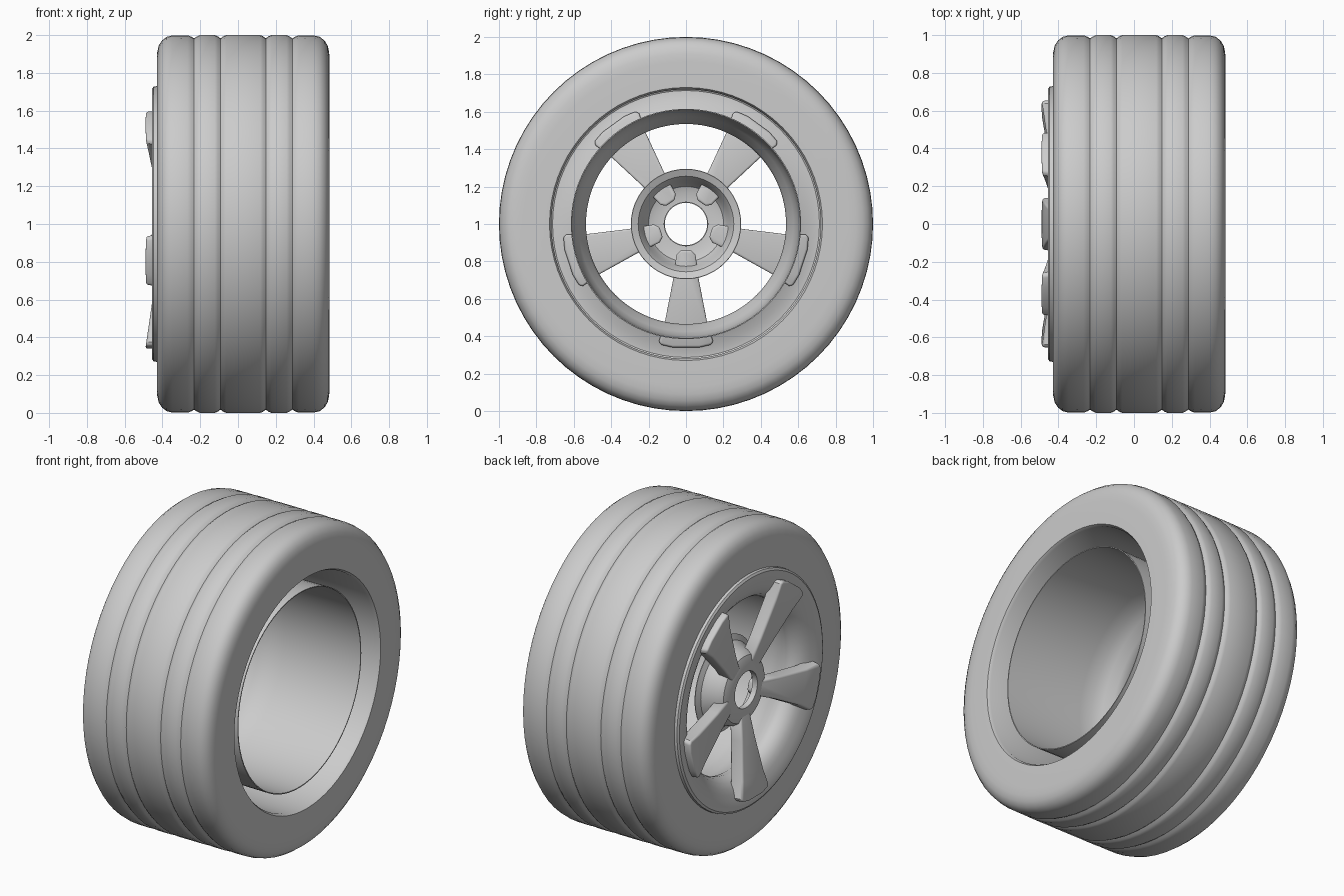
import bpy
import bmesh
import math
from mathutils import Matrix

cube = bpy.data.objects.get("Cube")
if cube:
    bpy.data.objects.remove(cube, do_unlink=True)

# Single grey material
GREY = (0.6, 0.6, 0.6, 1.0)
grey = bpy.data.materials.new("plain grey")
grey.use_nodes = True
grey.diffuse_color = GREY
shader = next(n for n in grey.node_tree.nodes if n.type == "BSDF_PRINCIPLED")
shader.inputs["Base Color"].default_value = GREY

AXLE = Matrix.Translation((0, 0, 1))


def finish(bm, name, angle=35):
    bmesh.ops.recalc_face_normals(bm, faces=bm.faces)
    mesh = bpy.data.meshes.new(name)
    bm.to_mesh(mesh)
    bm.free()
    mesh.materials.append(grey)
    obj = bpy.data.objects.new(name, mesh)
    bpy.context.collection.objects.link(obj)
    bpy.ops.object.select_all(action="DESELECT")
    obj.select_set(True)
    bpy.context.view_layer.objects.active = obj
    bpy.ops.object.shade_smooth_by_angle(angle=math.radians(angle))
    return obj


def lathe(name, profile, closed=False, segments=72, thickness=0):
    """Spin (x, radius) points around the axle."""
    bm = bmesh.new()
    rings = []
    for i in range(segments):
        a = math.tau * i / segments
        rings.append([bm.verts.new((x, r * math.sin(a), 1 + r * math.cos(a)))
                      for x, r in profile])
    count = len(profile)
    for i in range(segments):
        here, there = rings[i], rings[(i + 1) % segments]
        for j in range(count if closed else count - 1):
            k = (j + 1) % count
            bm.faces.new((here[j], here[k], there[k], there[j]))
    if thickness:
        bmesh.ops.recalc_face_normals(bm, faces=bm.faces)
        bmesh.ops.solidify(bm, geom=bm.faces[:], thickness=thickness)
    return finish(bm, name)


# Tyre: mirrored half section with two rounded grooves each side
half = [(0.09, 1), (0.105, 0.994), (0.12, 0.983), (0.135, 0.994), (0.15, 1),
        (0.23, 1), (0.245, 0.993), (0.26, 0.983), (0.275, 0.992), (0.295, 0.999),
        (0.375, 0.998), (0.405, 0.991), (0.43, 0.972), (0.447, 0.945),
        (0.455, 0.91), (0.4575, 0.87), (0.4575, 0.73), (0.44, 0.72)]
MIDDLE = 0.0275
section = [(MIDDLE - u, r) for u, r in reversed(half)]
section += [(MIDDLE + u, r) for u, r in half]
lathe("tyre", section, closed=True)

# Rim: outer lip, dished face, then the long barrel to the open side
lathe("rim", [(-0.425, 0.73), (-0.447, 0.728), (-0.455, 0.715), (-0.453, 0.69),
              (-0.443, 0.655), (-0.432, 0.62), (-0.418, 0.59), (-0.395, 0.56),
              (-0.36, 0.54), (-0.33, 0.535), (-0.29, 0.545), (-0.24, 0.575),
              (-0.18, 0.597), (-0.1, 0.604), (0.43, 0.61)], thickness=0.006)

# Hub: bell shape with a centre hole
lathe("hub", [(-0.385, 0.113), (-0.42, 0.113), (-0.418, 0.17), (-0.405, 0.205),
              (-0.375, 0.225), (-0.32, 0.24), (-0.285, 0.26), (-0.27, 0.295)],
      segments=48, thickness=0.006)


# Spokes: tapered, rounded blades that slope inward to the hub
def spoke(name, angle):
    side = [(0.14, 0.028), (0.165, 0.05), (0.3, 0.068), (0.53, 0.112),
            (0.625, 0.142), (0.645, 0.134), (0.66, 0.07)]
    outline = side + [(r, -t) for r, t in reversed(side)]
    bm = bmesh.new()
    front, back = [], []
    for r, t in outline:
        x = -0.415 - 0.145 * (r - 0.14)
        front.append(bm.verts.new((x, t * 0.95, -r)))
        back.append(bm.verts.new((x + 0.08, t * 1.03, -r)))
    bm.faces.new(front)
    bm.faces.new(back)
    for i in range(len(outline)):
        j = (i + 1) % len(outline)
        bm.faces.new((front[i], front[j], back[j], back[i]))
    bmesh.ops.recalc_face_normals(bm, faces=bm.faces)
    sharp = [e for e in bm.edges if e.calc_face_angle() > math.radians(40)]
    bmesh.ops.bevel(bm, geom=sharp, offset=0.012, segments=3, profile=0.5,
                    affect="EDGES", clamp_overlap=True)
    bm.transform(AXLE @ Matrix.Rotation(angle, 4, "X"))
    finish(bm, name)


for n in range(5):
    spoke(f"spoke_{n + 1}", math.tau * n / 5)
